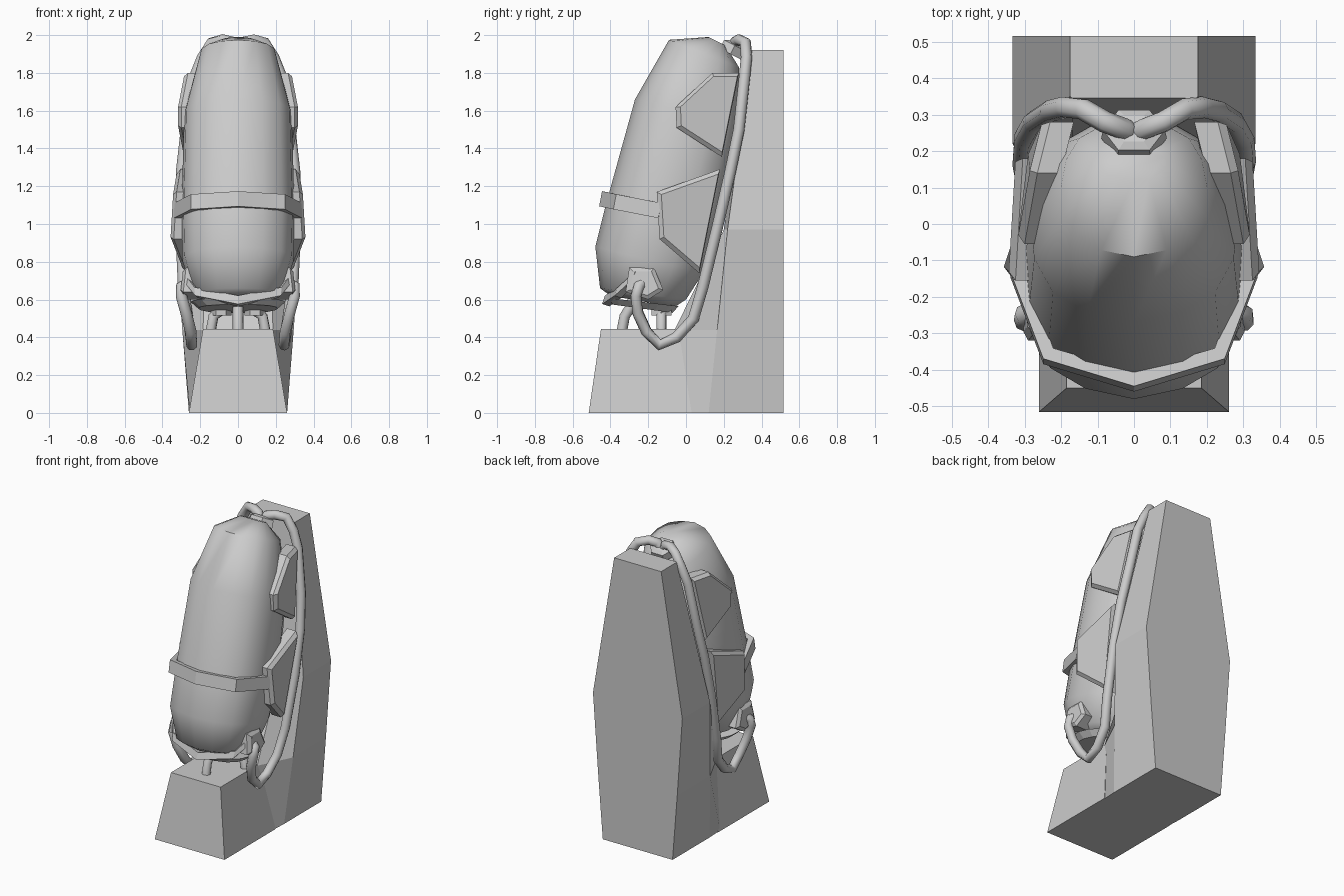
import bpy, bmesh, math
from mathutils import Vector

cube = bpy.data.objects.get("Cube")
if cube:
    bpy.data.objects.remove(cube, do_unlink=True)

grey = bpy.data.materials.new("plain grey")
grey.use_nodes = True
colour = (0.6, 0.6, 0.6, 1)
grey.diffuse_color = colour
grey.node_tree.nodes["Principled BSDF"].inputs["Base Color"].default_value = colour


def finish(obj, smooth=0):
    obj.data.materials.append(grey)
    if smooth:
        bpy.ops.object.select_all(action='DESELECT')
        obj.select_set(True)
        bpy.context.view_layer.objects.active = obj
        bpy.ops.object.shade_smooth_by_angle(angle=math.radians(smooth))
    return obj


def loft(name, rings, smooth=0, closed=True):
    """Skin a row of matching point loops; closed loops get end caps."""
    bm = bmesh.new()
    rows = [[bm.verts.new(p) for p in ring] for ring in rings]
    n = len(rows[0])
    for a, b in zip(rows, rows[1:]):
        for i in range(n if closed else n - 1):
            j = (i + 1) % n
            bm.faces.new((a[i], a[j], b[j], b[i]))
    if closed:
        bm.faces.new(rows[0][::-1])
        bm.faces.new(rows[-1])
    bmesh.ops.recalc_face_normals(bm, faces=bm.faces)
    mesh = bpy.data.meshes.new(name)
    bm.to_mesh(mesh)
    bm.free()
    obj = bpy.data.objects.new(name, mesh)
    bpy.context.collection.objects.link(obj)
    return finish(obj, smooth)


def tube(name, points, radius):
    """Round cable along a path."""
    rings = []
    pts = [Vector(p) for p in points]
    side = Vector((1, 0.15, 0.1))
    for i, p in enumerate(pts):
        t = (pts[min(i + 1, len(pts) - 1)] - pts[max(i - 1, 0)]).normalized()
        side = (side - t * side.dot(t)).normalized()
        other = t.cross(side)
        rings.append([p + radius * (side * math.cos(a) + other * math.sin(a))
                      for a in (k * math.tau / 8 for k in range(8))])
    return loft(name, rings, 70)


def flip(points, s):
    return [(x * s, y, z) for x, y, z in points]


def shift(points, d, scale=1):
    c = sum((Vector(p) for p in points), Vector()) / len(points)
    return [c + (Vector(p) - c) * scale + Vector(d) for p in points]


# Back column: half widths and depths at four heights
def column_ring(z, wide, side_y, narrow, front_y):
    half = [(wide, 0.515, z), (wide, side_y, z), (narrow, front_y, z)]
    return half + flip(half, -1)[::-1]


loft("back_column", [column_ring(*r) for r in (
    (0, 0.26, 0.12, 0.255, 0.0), (0.44, 0.295, 0.165, 0.185, -0.06),
    (0.97, 0.333, 0.22, 0.17, 0.2), (1.92, 0.175, 0.35, 0.17, 0.345))])


# Front plinth
def rectangle(w, y0, y1, z):
    return [(-w, y0, z), (w, y0, z), (w, y1, z), (-w, y1, z)]


loft("plinth", [rectangle(0.26, -0.515, 0.03, 0), rectangle(0.185, -0.45, -0.04, 0.445)])

# Leaning pod: each ring runs from a front point to a back point
section = [(0, 0), (0.45, 0.05), (0.78, 0.15), (0.96, 0.32), (1, 0.52),
           (0.93, 0.72), (0.75, 0.88), (0.35, 1)]


def pod_ring(fy, fz, by, bz, w):
    half = [(x * w, fy + (by - fy) * t, fz + (bz - fz) * t) for x, t in section]
    return half + flip(half[1:], -1)[::-1]


loft("pod", [pod_ring(*r) for r in (
    (-0.40, 0.62, -0.06, 0.56, 0.16), (-0.455, 0.66, 0.0, 0.60, 0.24),
    (-0.48, 0.88, 0.09, 0.74, 0.295), (-0.425, 1.10, 0.19, 0.98, 0.30),
    (-0.27, 1.66, 0.28, 1.52, 0.285), (-0.09, 1.975, 0.28, 1.83, 0.20),
    (0.12, 1.99, 0.21, 1.945, 0.09))], 55)

# Collar under the pod
loft("bottom_collar", [pod_ring(-0.40, 0.575, -0.07, 0.53, 0.21),
                       pod_ring(-0.425, 0.61, -0.04, 0.565, 0.25)])


# Straps: a flat band bent around the front of the pod
def strap(name, half, height):
    path = flip(half[1:], -1)[::-1] + half
    top = [Vector(p) + Vector((0, 0.015, height)) for p in path]
    obj = loft(name, [path, top], closed=False)
    solid = obj.modifiers.new("thickness", 'SOLIDIFY')
    solid.thickness = 0.04
    solid.offset = 0


strap("front_strap", [(0, -0.44, 1.09), (0.235, -0.37, 1.075), (0.32, -0.14, 1.03)], 0.08)
strap("lower_strap", [(0, -0.425, 0.57), (0.22, -0.36, 0.615), (0.28, -0.27, 0.70)], 0.045)

# Hexagonal port on top of the pod
hexagon = [(math.cos(k * math.pi / 3), math.sin(k * math.pi / 3)) for k in range(6)]
loft("top_port", [[(s * x, 0.235 + lift * 0.5 + s * 0.75 * y, 1.90 + lift - s * 0.4 * y)
                   for x, y in hexagon] for s, lift in ((0.09, 0), (0.085, 0.045), (0.055, 0.055))])

# Parts that repeat on both sides
lower_panel = [(0.345, -0.155, 1.17), (0.325, 0.18, 1.29), (0.29, 0.07, 0.74), (0.36, -0.14, 0.92)]
upper_panel = [(0.32, -0.055, 1.62), (0.285, 0.14, 1.80), (0.25, 0.28, 1.80),
               (0.29, 0.19, 1.355), (0.32, -0.05, 1.51)]
port = [(0.275, -0.30, 0.77), (0.275, -0.17, 0.77), (0.285, -0.12, 0.65),
        (0.29, -0.20, 0.60), (0.29, -0.32, 0.64)]
long_cable = [(0.01, 0.25, 1.92), (0.03, 0.262, 1.965), (0.08, 0.28, 1.975), (0.14, 0.315, 1.96),
              (0.19, 0.32, 1.88), (0.23, 0.31, 1.78), (0.275, 0.28, 1.5), (0.3, 0.235, 1.28),
              (0.305, 0.17, 1.0), (0.29, 0.09, 0.67), (0.265, 0.04, 0.50), (0.25, -0.05, 0.40),
              (0.245, -0.14, 0.36), (0.25, -0.21, 0.43), (0.275, -0.255, 0.53),
              (0.30, -0.265, 0.62), (0.30, -0.25, 0.67), (0.26, -0.23, 0.69)]
short_cable = [(0.07, -0.13, 0.56), (0.10, -0.13, 0.535), (0.13, -0.13, 0.51), (0.145, -0.13, 0.43)]

for s, label in ((1, "left"), (-1, "right")):
    for name, outline in (("lower_panel", lower_panel), ("upper_panel", upper_panel)):
        base = flip(shift(outline, (-0.085, 0, 0)), s)
        rim = flip(shift(outline, (-0.02, 0, 0)), s)
        face = flip(shift(outline, (0, 0.01, 0), 0.9), s)
        loft(f"{label}_{name}", [base, rim, face])
    loft(f"{label}_port", [flip(shift(port, (-0.1, 0, 0)), s), flip(port, s),
                           flip(shift(port, (0.015, 0, 0), 0.75), s)])
    tube(f"{label}_long_cable", flip(long_cable, s), 0.03)
    tube(f"{label}_short_cable", flip(short_cable, s), 0.028)
    loft(f"{label}_cable_socket", [[(s * 0.09 + 0.055 * x, -0.13 + 0.06 * y, z)
                                    for x, y in hexagon] for z in (0.515, 0.57)])

# Front cable between pod and plinth
tube("front_cable", [(0, -0.28, 0.60), (0, -0.30, 0.55), (0, -0.325, 0.51), (0, -0.34, 0.43)], 0.028)
